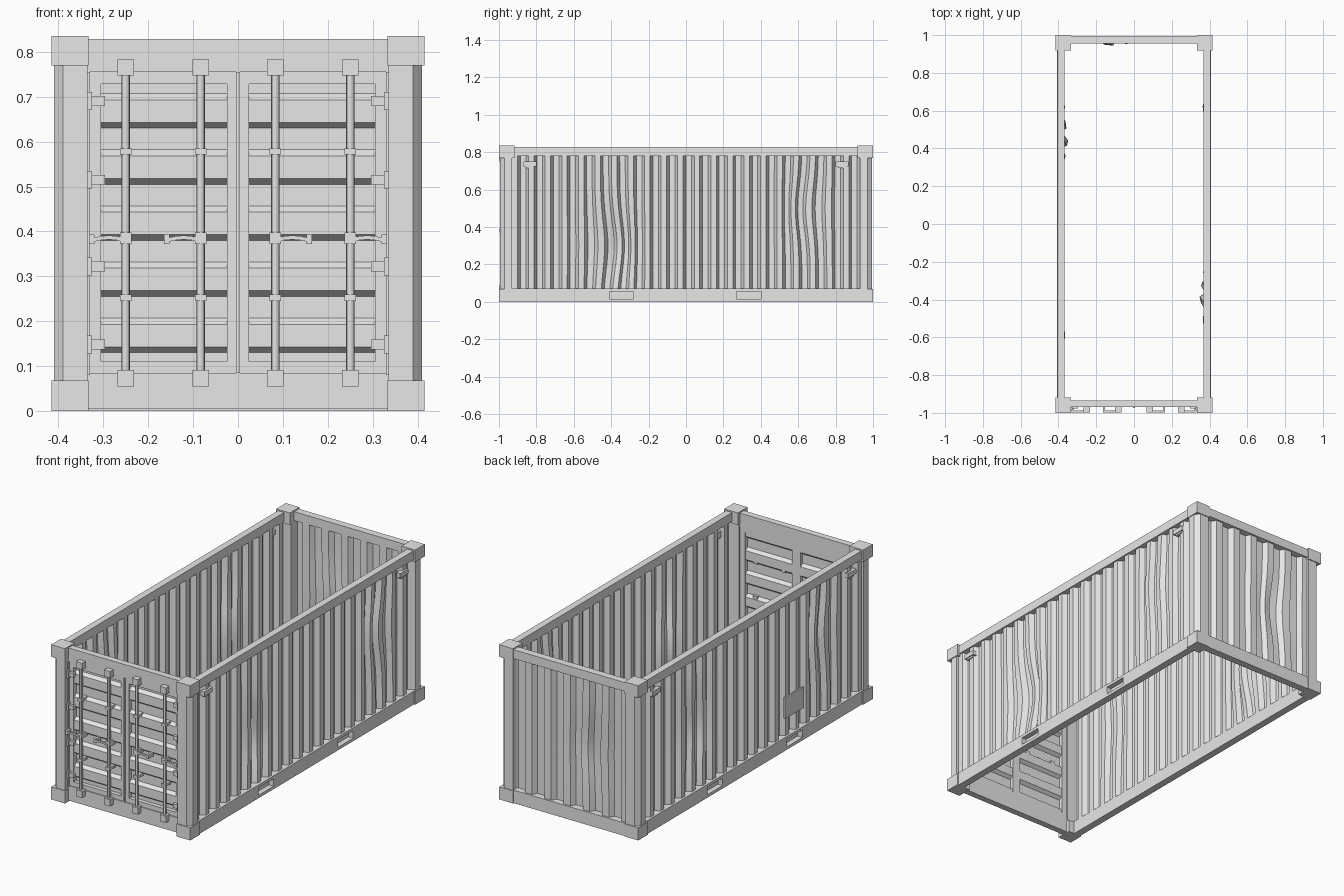
import bpy, bmesh
from math import exp, cos, pi
from mathutils import Vector, Matrix

if "Cube" in bpy.data.objects:
    bpy.data.objects.remove(bpy.data.objects["Cube"])

GREY = 0.8
steel = bpy.data.materials.new("painted_steel")
steel.use_nodes = True
steel.diffuse_color = (GREY, GREY, GREY, 1)
steel.node_tree.nodes["Principled BSDF"].inputs["Base Color"].default_value = (GREY, GREY, GREY, 1)
BOTH = (-1, 1)


def finish(name, bm):
    mesh = bpy.data.meshes.new(name)
    bm.to_mesh(mesh)
    bm.free()
    mesh.materials.append(steel)
    ob = bpy.data.objects.new(name, mesh)
    bpy.context.collection.objects.link(ob)
    return ob


def add_box(bm, x, y, z):
    """Box from three (low, high) ranges."""
    lo, hi = [Vector([f(r) for r in (x, y, z)]) for f in (min, max)]
    m = Matrix.Translation((lo + hi) / 2) @ Matrix.Diagonal((*(hi - lo), 1))
    return bmesh.ops.create_cube(bm, size=1, matrix=m)["verts"]


def boxes(name, ranges):
    bm = bmesh.new()
    for r in ranges:
        add_box(bm, *r)
    return finish(name, bm)


def sx(s, a, b):
    return (s * a, s * b)


def smooth(ob):
    bpy.context.view_layer.objects.active = ob
    ob.select_set(True)
    bpy.ops.object.shade_smooth_by_angle()
    ob.select_set(False)


# Corner castings
boxes("corner_castings", [(sx(s, 0.333, 0.415), sx(t, 0.918, 1), z)
                          for s in BOTH for t in BOTH for z in ((0, 0.068), (0.77, 0.835))])

# Corner posts with a chamfered outer edge
bm = bmesh.new()
profile = [(0.335, 0.93), (0.41, 0.93), (0.41, 0.97), (0.39, 0.995), (0.335, 0.995)]
for s in BOTH:
    for t in BOTH:
        face = bm.faces.new([bm.verts.new((s * x, t * y, 0.06)) for x, y in profile])
        top = bmesh.ops.extrude_face_region(bm, geom=[face])["geom"]
        bmesh.ops.translate(bm, vec=(0, 0, 0.72),
                            verts=[v for v in top if isinstance(v, bmesh.types.BMVert)])
bmesh.ops.recalc_face_normals(bm, faces=bm.faces)
finish("corner_posts", bm)

# Side and end rails
boxes("top_side_rails", [(sx(s, 0.368, 0.405), (-0.93, 0.93), (0.78, 0.828)) for s in BOTH])
bottom = boxes("bottom_side_rails", [(sx(s, 0.368, 0.408), (-0.93, 0.93), (0, 0.072)) for s in BOTH])
boxes("back_rails", [((-0.34, 0.34), (0.955, 0.995), z) for z in ((0, 0.07), (0.78, 0.828))])
boxes("door_header_and_sill", [((-0.34, 0.34), (-0.97, -0.935), z)
                               for z in ((0.005, 0.085), (0.755, 0.828))])

# Fork pockets cut into the bottom rails
cutter = boxes("pocket_cutter", [(sx(s, 0.38, 0.45), (y - 0.065, y + 0.065), (0.016, 0.056))
                                 for s in BOTH for y in (-0.345, 0.335)])
cutter.hide_render = True
cutter.hide_viewport = True
cut = bottom.modifiers.new("pockets", "BOOLEAN")
cut.object = cutter
cut.operation = "DIFFERENCE"
cut.solver = "EXACT"


def corrugation(start, end, count, depth, flat):
    """Trapezoid wave: (position, depth) points; flat is the share of one period per flat."""
    step = (end - start) / count
    slope = 0.5 - flat
    pts = []
    for i in range(count):
        for f, d in ((0, 0), (flat, 0), (flat + slope, depth), (2 * flat + slope, depth)):
            pts.append((start + (i + f) * step, d))
    return pts + [(end, 0)]


def sheet(name, pts, rows, place, dents=()):
    """Sweep a corrugation along its ribs; dents are (along, height, radius, push, sway)."""
    bm = bmesh.new()
    grid = []
    for h in rows:
        line = []
        for u, d in pts:
            du = 0
            for cu, ch, r, push, sway in dents:
                w = exp(-((u - cu) / r) ** 2 - ((h - ch) / (1.7 * r)) ** 2)
                d += push * w * (1 + 0.25 * cos(40 * (u - cu)))
                du += sway * w
            line.append(bm.verts.new(place(u + du, d, h)))
        grid.append(line)
    for a, b in zip(grid, grid[1:]):
        for i in range(len(a) - 1):
            bm.faces.new((a[i], a[i + 1], b[i + 1], b[i]))
    bmesh.ops.recalc_face_normals(bm, faces=bm.faces)
    return finish(name, bm)


# Corrugated walls with shallow dents
rows = [0.06 + 0.73 * i / 28 for i in range(29)]
wave = corrugation(-0.93, 0.93, 21, 0.026, 0.33)
sheet("left_wall", wave, rows, lambda u, d, h: (0.397 - d, u, h),
      [(-0.4, 0.3, 0.11, 0.02, 0.03), (0.65, 0.5, 0.1, 0.006, -0.025)])
sheet("right_wall", wave, rows, lambda u, d, h: (d - 0.397, u, h),
      [(0.48, 0.38, 0.12, 0.018, -0.03), (-0.6, 0.5, 0.1, 0.005, 0.02)])
sheet("back_wall", corrugation(-0.345, 0.345, 6, 0.026, 0.36), rows,
      lambda u, d, h: (u, 0.985 - d, h), [(-0.13, 0.4, 0.1, 0.012, 0.02)])

# Wall vents and the data plate
boxes("wall_vents", [r for s in BOTH for y in (-0.835, 0.835) for r in (
    (sx(s, 0.385, 0.408), (y - 0.035, y + 0.035), (0.725, 0.75)),
    (sx(s, 0.385, 0.403), (y - 0.022, y + 0.022), (0.715, 0.73)))])
boxes("data_plate", [((-0.406, -0.398), (-0.425, -0.265), (0.17, 0.285))])

# Doors: frame strips and horizontally ribbed panels
DOOR = (-0.965, -0.94)
boxes("door_frames", [(sx(s, a, b), DOOR, z) for s in BOTH for a, b, z in (
    (0.305, 0.34, (0.08, 0.76)), (0.003, 0.024, (0.08, 0.76)),
    (0.02, 0.31, (0.728, 0.76)), (0.02, 0.31, (0.08, 0.11)))])
ribs = [(0.108, 0)] + [(0.13 + 0.125 * i + f, d) for i in range(5)
                       for f, d in ((0, 0), (0.013, 0.018), (0.063, 0.018), (0.077, 0))] + [(0.73, 0)]
for s, side in ((1, "left"), (-1, "right")):
    sheet(side + "_door_panel", ribs, sx(s, 0.022, 0.307), lambda u, d, h: (h, -0.943 - d, u))
boxes("door_seal", [((-0.004, 0.004), (-0.975, -0.94), (0.085, 0.755))])

# Hinges
boxes("door_hinges", [r for s in BOTH for z in (0.148, 0.322, 0.515, 0.69) for r in (
    (sx(s, 0.296, 0.327), (-0.978, -0.96), (z - 0.011, z + 0.011)),
    (sx(s, 0.325, 0.336), (-0.985, -0.955), (z - 0.02, z + 0.02)))])
boxes("hinge_strips", [(sx(s, 0.33, 0.336), (-0.975, -0.94), (0.08, 0.755)) for s in BOTH])

# Locking bars with keepers, guides and handles
bars = [s * x for s in BOTH for x in (0.083, 0.25)]
bm = bmesh.new()
for x in bars:
    bmesh.ops.create_cone(bm, segments=12, radius1=0.009, radius2=0.009, depth=0.69, cap_ends=True,
                          matrix=Matrix.Translation((x, -0.982, 0.418)))
smooth(finish("locking_bars", bm))
boxes("bar_keepers", [((x - 0.018, x + 0.018), (-0.998, -0.96), (z - 0.018, z + 0.018))
                      for x in bars for z in (0.073, 0.765)])
boxes("bar_guides", [((x - 0.013, x + 0.013), (-0.994, -0.945), (z - h, z + h))
                     for x in bars for z, h in ((0.252, 0.007), (0.578, 0.007), (0.385, 0.013))])

bm = bmesh.new()
for x in bars:
    s = 1 if x > 0 else -1
    add_box(bm, sx(s, abs(x) + 0.07, abs(x) + 0.082), (-0.998, -0.955), (0.372, 0.393))
    for i in range(4):
        verts = add_box(bm, (x + s * 0.019 * i, x + s * 0.019 * (i + 1)), (-0.997, -0.988), (0.377, 0.386))
        for v in verts:
            v.co.z += 0.006 * cos(pi * (abs(v.co.x - x) / 0.076 - 0.5)) - 0.001
finish("door_handles", bm)
